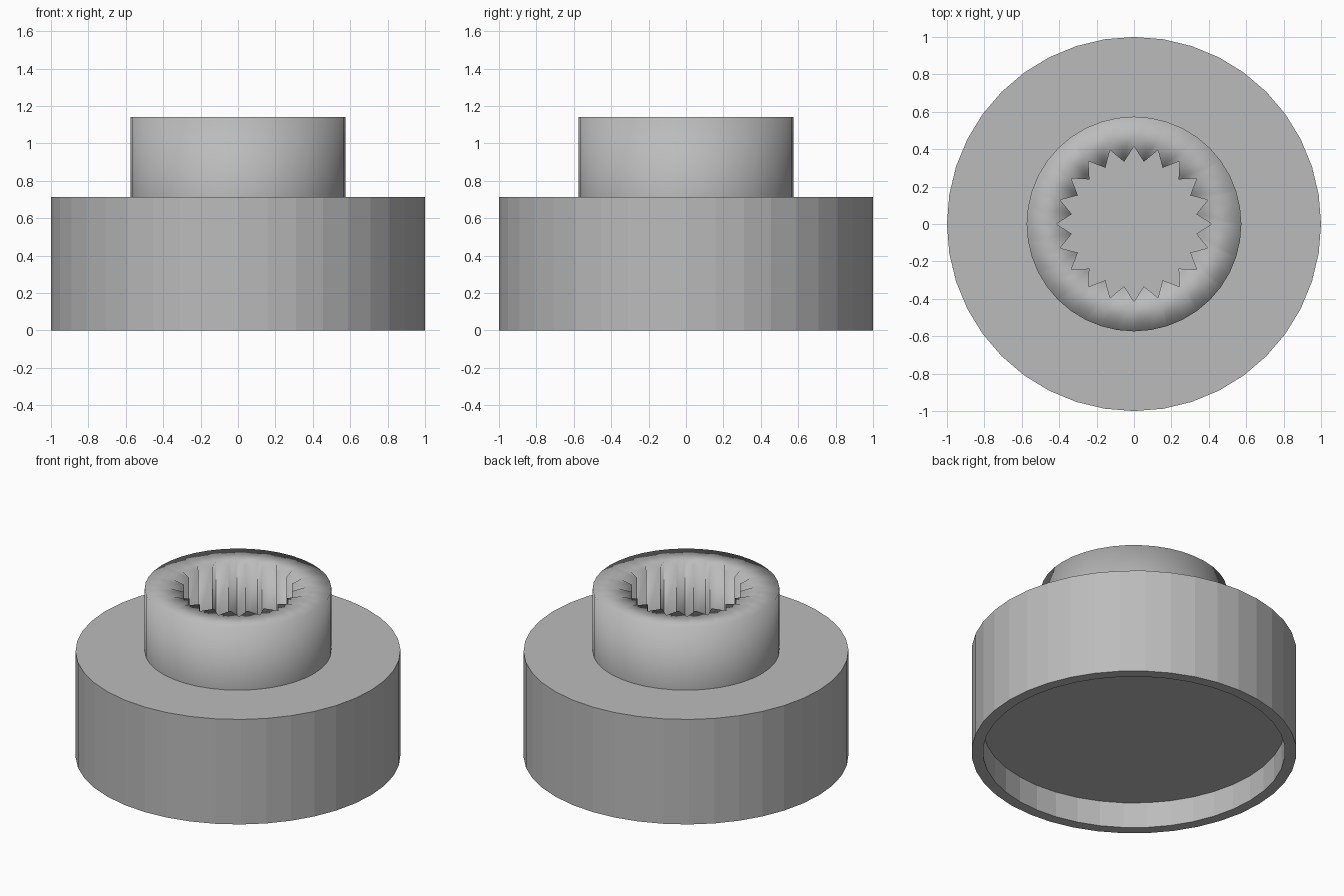
import bpy, bmesh, math

if "Cube" in bpy.data.objects:
    bpy.data.objects.remove(bpy.data.objects["Cube"])

N = 40  # sides all round; alternate points make the 20 inner teeth

grey = bpy.data.materials.new("light_grey")
grey.diffuse_color = (0.5, 0.5, 0.5, 1)
grey.use_nodes = True
grey.node_tree.nodes["Principled BSDF"].inputs["Base Color"].default_value = grey.diffuse_color


def ring(bm, radius, z):
    """Ring of N vertices; radius is a function of the index."""
    out = []
    for i in range(N):
        a = 2 * math.pi * i / N
        r = radius(i)
        out.append(bm.verts.new((r * math.cos(a), r * math.sin(a), z)))
    return out


def bridge(bm, lower, upper):
    return [bm.faces.new((lower[i], lower[(i + 1) % N], upper[(i + 1) % N], upper[i]))
            for i in range(N)]


def finish(bm, name):
    me = bpy.data.meshes.new(name)
    bm.to_mesh(me)
    bm.free()
    me.materials.append(grey)
    ob = bpy.data.objects.new(name, me)
    bpy.context.collection.objects.link(ob)
    return ob


# Wide base drum with a shallow recess underneath
bm = bmesh.new()
profile = [(0.93, 0.175), (0.93, 0.0), (1.0, 0.0), (1.0, 0.713)]
rings = [ring(bm, lambda i, r=r: r, z) for r, z in profile]
for a, b in zip(rings, rings[1:]):
    bridge(bm, a, b)
bm.faces.new(rings[-1])
bm.faces.new(list(reversed(rings[0])))
finish(bm, "base_drum")

# Collar with a toothed bore, standing on the drum
bm = bmesh.new()
outer = lambda i: 0.574
teeth = lambda i: 0.415 if i % 2 == 0 else 0.337
r0, r1 = ring(bm, outer, 0.713), ring(bm, outer, 1.14)
r2, r3 = ring(bm, teeth, 1.14), ring(bm, teeth, 0.713)
bridge(bm, r0, r1)
bridge(bm, r1, r2)
bridge(bm, r2, r3)
for f in bm.faces:
    f.smooth = True
# Keep the tooth ridges and grooves crisp
for a, b in zip(r2, r3):
    bm.edges.get((a, b)).smooth = False
finish(bm, "toothed_collar")
